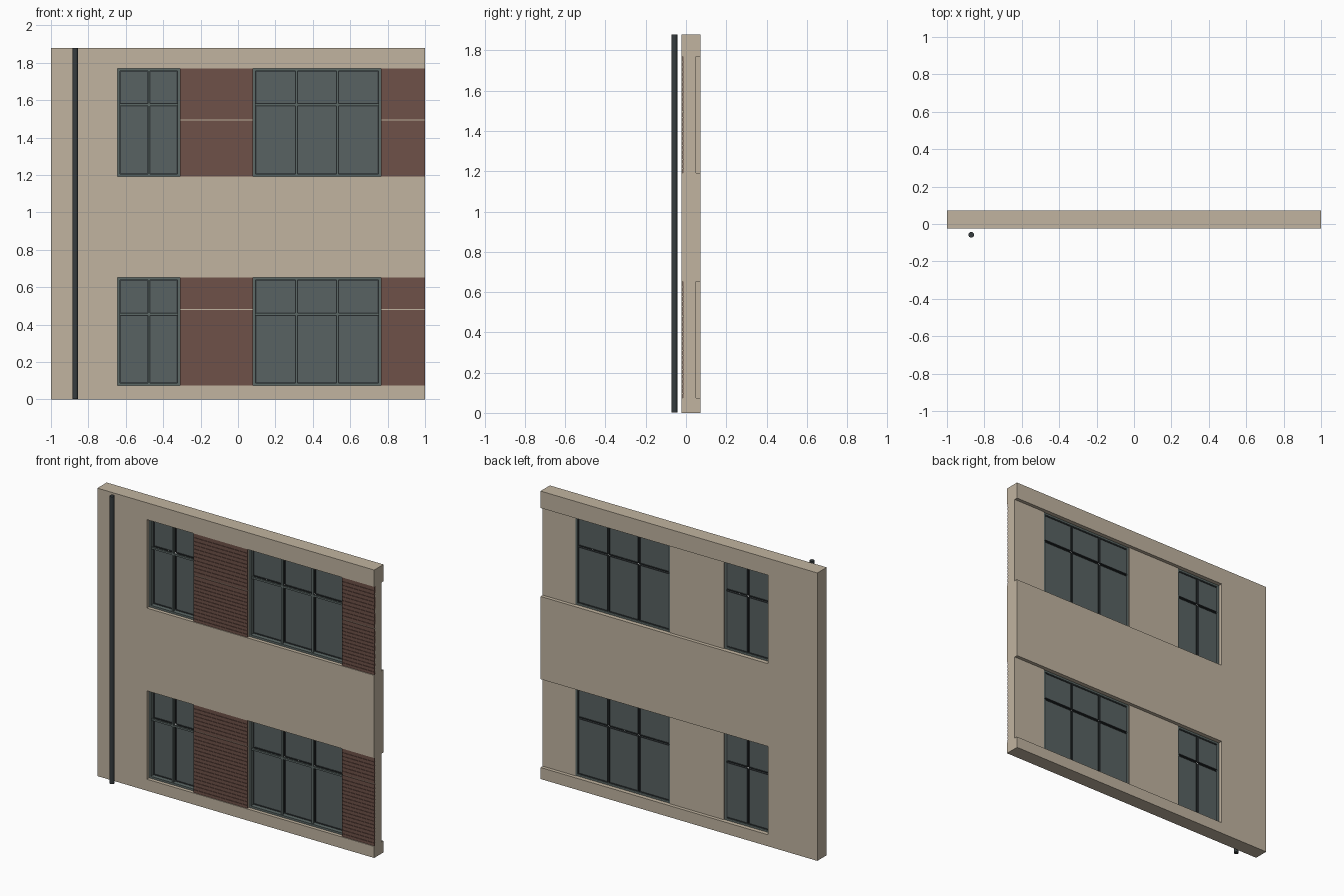
import bpy
import bmesh
from mathutils import Vector

if "Cube" in bpy.data.objects:
    bpy.data.objects.remove(bpy.data.objects["Cube"], do_unlink=True)


def material(name, rgb):
    linear = [((c / 255 + 0.055) / 1.055) ** 2.4 for c in rgb] + [1.0]
    m = bpy.data.materials.new(name)
    m.use_nodes = True
    m.diffuse_color = linear
    m.node_tree.nodes["Principled BSDF"].inputs["Base Color"].default_value = linear
    return m


PLASTER = material("beige plaster", (193, 180, 160))
BRICK = material("red brown brick", (110, 81, 72))
FRAME = material("grey green frame", (92, 104, 102))
GLASS = material("dark grey glass", (88, 98, 98))
METAL = material("dark pipe metal", (54, 60, 62))


def finish(bm, name, mat):
    bmesh.ops.recalc_face_normals(bm, faces=bm.faces)
    mesh = bpy.data.meshes.new(name)
    bm.to_mesh(mesh)
    bm.free()
    mesh.materials.append(mat)
    obj = bpy.data.objects.new(name, mesh)
    bpy.context.collection.objects.link(obj)
    return obj


def extrude(name, points, offset, mat):
    """Sweep a flat outline along an offset."""
    bm = bmesh.new()
    face = bm.faces.new([bm.verts.new(p) for p in points])
    grown = bmesh.ops.extrude_face_region(bm, geom=[face], use_keep_orig=True)
    verts = [v for v in grown["geom"] if isinstance(v, bmesh.types.BMVert)]
    bmesh.ops.translate(bm, verts=verts, vec=Vector(offset))
    return finish(bm, name, mat)


def add_box(bm, x0, x1, y0, y1, z0, z1):
    made = bmesh.ops.create_cube(bm, size=1)["verts"]
    for v in made:
        v.co = ((x0 + x1) / 2 + v.co.x * (x1 - x0),
                (y0 + y1) / 2 + v.co.y * (y1 - y0),
                (z0 + z1) / 2 + v.co.z * (z1 - z0))


def boxes(name, specs, mat):
    bm = bmesh.new()
    for spec in specs:
        add_box(bm, *spec)
    return finish(bm, name, mat)


TOP = 1.88
FRONT, BACK, CORE_BACK = -0.023, 0.073, 0.05
OPEN_LEFT = -0.643
SMALL = (OPEN_LEFT, -0.31, 2)
LARGE = (0.08, 0.765, 3)
PIERS = [(-0.31, 0.08), (0.765, 1.0)]
# Each storey: bottom, top, window transom, brick joint
STOREYS = {"lower": (0.075, 0.652, 0.455, 0.48),
           "upper": (1.192, 1.77, 1.575, 1.495)}

# Wall: one outline with an open bay at each storey
outline = [(-1, 0), (1, 0)]
for low, high, _, _ in STOREYS.values():
    outline += [(1, low), (OPEN_LEFT, low), (OPEN_LEFT, high), (1, high)]
outline += [(1, TOP), (-1, TOP)]
extrude("wall", [(x, FRONT, z) for x, z in outline], (0, BACK - FRONT, 0), PLASTER)


def brick_panel(name, x0, x1, z0, z1):
    """Cladding with shallow grooves between the courses."""
    face, groove, back = -0.018, -0.0145, -0.012
    rows = max(1, round((z1 - z0) / 0.024))
    pitch = (z1 - z0) / rows
    profile = [(back, z0)]
    for i in range(rows):
        base = z0 + i * pitch
        profile += [(face, base), (face, base + pitch * 0.8)]
        if i < rows - 1:
            profile += [(groove, base + pitch * 0.8), (groove, base + pitch)]
    profile += [(face, z1), (back, z1)]
    extrude(name, [(x0, y, z) for y, z in profile], (x1 - x0, 0, 0), BRICK)


def window(name, x0, x1, columns, z0, z1, transom):
    edge, bar, gap = 0.013, 0.006, 0.004
    # Surrounding frame
    boxes(name + "_frame", [
        (x0, x0 + edge, 0, 0.045, z0, z1),
        (x1 - edge, x1, 0, 0.045, z0, z1),
        (x0 + edge, x1 - edge, 0, 0.045, z0, z0 + edge),
        (x0 + edge, x1 - edge, 0, 0.045, z1 - edge, z1)], FRAME)
    xs = [x0 + edge + (x1 - x0 - 2 * edge) * i / columns for i in range(columns + 1)]
    zs = [z0 + edge, transom, z1 - edge]
    # Glazing bars stand in front of the panes
    bars = [(x - bar, x + bar, 0.008, 0.022, zs[0], zs[-1]) for x in xs[1:-1]]
    bars.append((xs[0], xs[-1], 0.009, 0.021, transom - bar, transom + bar))
    boxes(name + "_glazing_bars", bars, FRAME)
    # Separate panes, each with a thin dark sash
    panes, sashes = [], []
    for a, b in zip(xs, xs[1:]):
        for c, d in zip(zs, zs[1:]):
            l = a + (gap if a != xs[0] else 0)
            r = b - (gap if b != xs[-1] else 0)
            u = c + (gap if c != zs[0] else 0)
            t = d - (gap if d != zs[-1] else 0)
            s = 0.005
            panes.append((l + s, r - s, 0.032, 0.038, u + s, t - s))
            sashes += [(l, l + s, 0.028, 0.042, u, t), (r - s, r, 0.028, 0.042, u, t),
                       (l + s, r - s, 0.028, 0.042, u, u + s),
                       (l + s, r - s, 0.028, 0.042, t - s, t)]
    boxes(name + "_panes", panes, GLASS)
    boxes(name + "_sashes", sashes, METAL)


for storey, (low, high, transom, joint) in STOREYS.items():
    # Plaster piers, clad in brick with one open joint
    for side, (x0, x1) in zip(("middle", "end"), PIERS):
        pier = f"{storey}_{side}"
        boxes(pier + "_pier", [(x0, x1, -0.013, CORE_BACK, low, high)], PLASTER)
        brick_panel(pier + "_brick_bottom", x0, x1, low, joint - 0.003)
        brick_panel(pier + "_brick_top", x0, x1, joint + 0.003, high)
    for size, (x0, x1, columns) in (("small", SMALL), ("large", LARGE)):
        window(f"{storey}_{size}_window", x0, x1, columns, low, high, transom)

# Drainpipe
bpy.ops.mesh.primitive_cylinder_add(vertices=16, radius=0.015, depth=TOP - 0.004,
                                    location=(-0.87, -0.058, TOP / 2))
pipe = bpy.context.object
pipe.name = "drainpipe"
pipe.data.materials.append(METAL)
bpy.ops.object.shade_smooth_by_angle()
